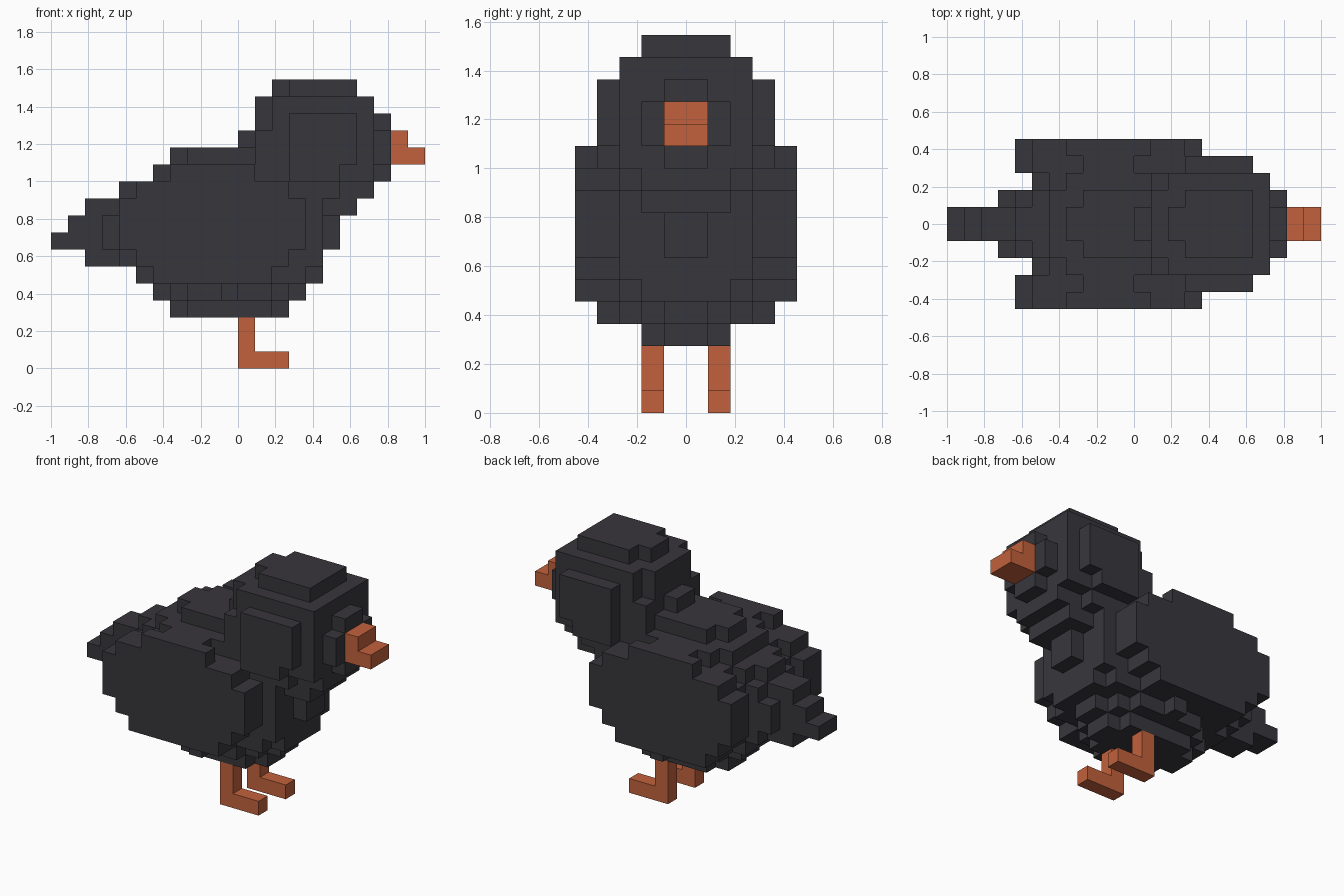
import bpy
import bmesh
import math
from mathutils import Vector

if "Cube" in bpy.data.objects:
    bpy.data.objects.remove(bpy.data.objects["Cube"], do_unlink=True)

V = 2 / 22  # block size


def material(name, rgb):
    m = bpy.data.materials.new(name)
    m.diffuse_color = (*rgb, 1)
    m.use_nodes = True
    bsdf = m.node_tree.nodes["Principled BSDF"]
    bsdf.inputs["Base Color"].default_value = (*rgb, 1)
    bsdf.inputs["Roughness"].default_value = 0.9
    return m


charcoal = material("charcoal feathers", (0.039, 0.037, 0.045))
orange = material("orange beak and legs", (0.54, 0.12, 0.046))


def blocks(layers, first=0, sides=(1, -1)):
    """Rows of blocks: layer height -> (start, end) along x for each row outward from the middle."""
    cells = set()
    for k, rows in layers.items():
        for j, (lo, hi) in enumerate(rows, first):
            for s in sides:
                y = j if s > 0 else -1 - j
                cells.update((i, y, k) for i in range(lo, hi + 1))
    return cells


# Rounded body
body = blocks({
    3: [(7, 13), (8, 12)],
    4: [(6, 14), (7, 13), (8, 12), (10, 10)],
    5: [(5, 15), (5, 15), (6, 14)],
    6: [(5, 15), (5, 15), (5, 15)],
    7: [(5, 16), (5, 15), (5, 15)],
    8: [(5, 16), (5, 15), (5, 15)],
    9: [(5, 17), (5, 17), (5, 15)],
    10: [(5, 18), (5, 18), (6, 16)],
    11: [(6, 10), (6, 10), (7, 10)],
    12: [(7, 10), (8, 10)],
})

# Pointed tail
tail = blocks({
    6: [(2, 4), (4, 4)],
    7: [(0, 4), (3, 4)],
    8: [(1, 4), (3, 4)],
    9: [(2, 4), (4, 4)],
    10: [(4, 4)],
})

# Head with raised cheeks
head = blocks({
    11: [(11, 19), (11, 18), (11, 18), (14, 16)],
    12: [(11, 19), (11, 19), (12, 18), (14, 17)],
    13: [(11, 19), (12, 19), (12, 18), (14, 17)],
    14: [(12, 19), (12, 18), (13, 18), (14, 17)],
    15: [(12, 18), (12, 18), (13, 18)],
    16: [(13, 17), (14, 17)],
})

# Folded wing, two blocks thick
wing = {5: [(6, 12)] * 2, 6: [(5, 13)] * 2, 10: [(5, 13)] * 2, 11: [(8, 10), (7, 11)]}
wing.update({k: [(4, 14)] * 2 for k in (7, 8, 9)})

# Leg with a forward foot, and the stepped beak
leg = {0: [(11, 13)], 1: [(11, 11)], 2: [(11, 11)]}
beak = blocks({12: [(20, 21)], 13: [(20, 20)]})

parts = [
    ("body", body, charcoal),
    ("tail", tail, charcoal),
    ("head", head, charcoal),
    ("left_wing", blocks(wing, 3, (1,)), charcoal),
    ("right_wing", blocks(wing, 3, (-1,)), charcoal),
    ("beak", beak, orange),
    ("left_leg", blocks(leg, 1, (1,)), orange),
    ("right_leg", blocks(leg, 1, (-1,)), orange),
]
solid = set().union(*(cells for _, cells, _ in parts))


def build(name, cells, mat):
    """Skin the outer block sides, then merge flat areas."""
    bm = bmesh.new()
    for cell in cells:
        for axis in range(3):
            for s in (-1, 1):
                near = list(cell)
                near[axis] += s
                if tuple(near) in solid:
                    continue
                n, u = Vector((0, 0, 0)), Vector((0, 0, 0))
                n[axis] = s
                u[(axis + 1) % 3] = 1
                w = n.cross(u)
                mid = Vector(cell) + Vector((0.5, 0.5, 0.5)) + n * 0.5
                corners = [mid + (u * a + w * b) * 0.5
                           for a, b in ((-1, -1), (1, -1), (1, 1), (-1, 1))]
                bm.faces.new([bm.verts.new((c.x * V - 1, c.y * V, c.z * V)) for c in corners])
    bmesh.ops.remove_doubles(bm, verts=bm.verts[:], dist=V * 0.01)
    bmesh.ops.dissolve_limit(bm, angle_limit=math.radians(1),
                             verts=bm.verts[:], edges=bm.edges[:])
    mesh = bpy.data.meshes.new(name)
    bm.to_mesh(mesh)
    bm.free()
    mesh.materials.append(mat)
    bpy.context.collection.objects.link(bpy.data.objects.new(name, mesh))


for part in parts:
    build(*part)
